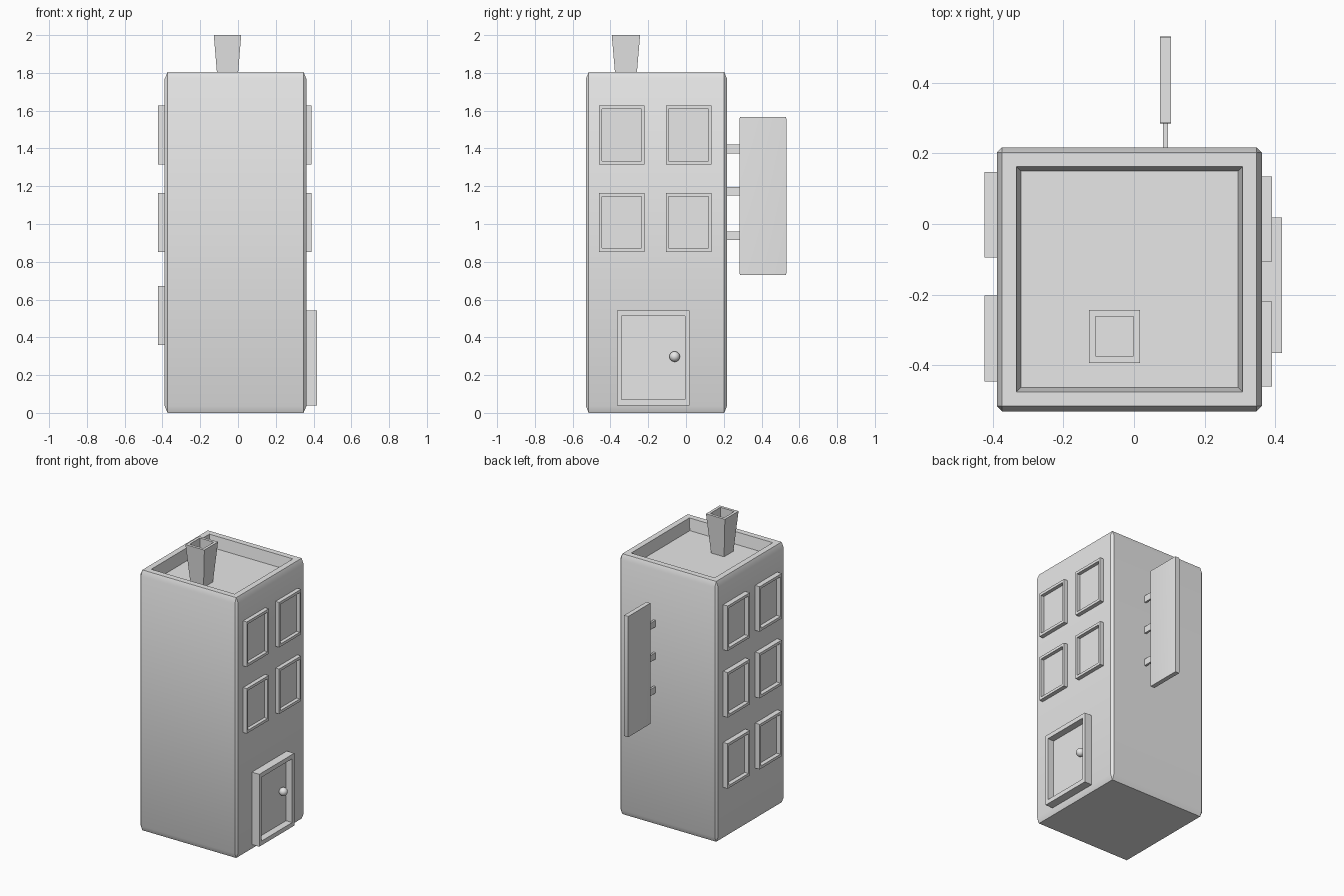
import bpy, bmesh, math
from mathutils import Vector, Matrix

cube = bpy.data.objects.get("Cube")
if cube:
    bpy.data.objects.remove(cube, do_unlink=True)

grey = bpy.data.materials.new("plain_grey")
grey.use_nodes = True
grey.diffuse_color = (0.8, 0.8, 0.8, 1)
grey.node_tree.nodes["Principled BSDF"].inputs["Base Color"].default_value = (0.8, 0.8, 0.8, 1)


def unit_box(bevel=0):
    bm = bmesh.new()
    bmesh.ops.create_cube(bm, size=1)
    if bevel:
        bmesh.ops.bevel(bm, geom=bm.edges[:], offset=bevel, segments=1, affect='EDGES')
    return bm


def fit(bm, low, high):
    """Stretch a unit box so that it spans two corners."""
    low, high = Vector(low), Vector(high)
    bmesh.ops.scale(bm, vec=high - low, verts=bm.verts)
    bmesh.ops.translate(bm, vec=(low + high) / 2, verts=bm.verts)


def facing(bm, direction):
    return max(bm.faces, key=lambda f: f.normal.dot(direction) * f.calc_area())


def recess(bm, face, border, move, shrink=1):
    """Inset a face and push it in, leaving a raised border."""
    bmesh.ops.inset_region(bm, faces=[face], thickness=border, use_even_offset=True)
    new = bmesh.ops.extrude_discrete_faces(bm, faces=[face])["faces"][0]
    centre = new.calc_center_median()
    for v in new.verts:
        v.co = centre + (v.co - centre) * shrink + Vector(move)


def finish(bm, name, smooth=False):
    bmesh.ops.recalc_face_normals(bm, faces=bm.faces)
    mesh = bpy.data.meshes.new(name)
    bm.to_mesh(mesh)
    bm.free()
    mesh.materials.append(grey)
    obj = bpy.data.objects.new(name, mesh)
    bpy.context.collection.objects.link(obj)
    if smooth:
        bpy.ops.object.select_all(action='DESELECT')
        obj.select_set(True)
        bpy.context.view_layer.objects.active = obj
        bpy.ops.object.shade_smooth_by_angle(angle=math.radians(30))
    return obj


def framed_panel(name, side, wall, out, y0, y1, z0, z1):
    """Frame on a side wall with a sunken pane."""
    bm = unit_box()
    bm.normal_update()
    recess(bm, facing(bm, Vector((side, 0, 0))), 0.06, (-side * 0.6, 0, 0))
    fit(bm, (min(wall, out), y0, z0), (max(wall, out), y1, z1))
    finish(bm, name)


# Tower with chamfered edges and a sunken roof
bm = unit_box(0.02)
fit(bm, (-0.388, -0.53, 0), (0.362, 0.217, 1.805))
bm.normal_update()
recess(bm, facing(bm, Vector((0, 0, 1))), 0.04, (0, 0, -0.08), 0.96)
finish(bm, "tower", True)

# Flared hollow chimney
bm = unit_box()
fit(bm, (-0.128, -0.393, 1.72), (0.017, -0.243, 2))
bm.normal_update()
base = facing(bm, Vector((0, 0, -1)))
centre = base.calc_center_median()
for v in base.verts:
    v.co = centre + (v.co - centre) * 0.68
recess(bm, facing(bm, Vector((0, 0, 1))), 0.019, (0, 0, -0.08))
finish(bm, "chimney")

# Windows: two columns, two rows by the door and three on the other side
rows = (1.315, 0.853, 0.36)
for i, z in enumerate(rows):
    for j, y in enumerate((-0.445, -0.095)):
        framed_panel(f"right_window_{i}_{j}", -1, -0.375, -0.423, y, y + 0.242, z, z + 0.312)
    if i < 2:
        for j, y in enumerate((-0.46, -0.106)):
            framed_panel(f"left_window_{i}_{j}", 1, 0.35, 0.39, y, y + 0.24, z, z + 0.312)

# Door and knob
framed_panel("door", 1, 0.34, 0.419, -0.365, 0.018, 0.04, 0.542)
bm = bmesh.new()
bmesh.ops.create_uvsphere(bm, u_segments=16, v_segments=8, radius=0.028,
                          matrix=Matrix.Translation((0.39, -0.06, 0.298)))
finish(bm, "door_knob", True)

# Hanging sign on three arms
bm = unit_box(0.01)
bmesh.ops.scale(bm, vec=(1, 1, 1), verts=bm.verts)
fit(bm, (0.073, 0.284, 0.73), (0.105, 0.531, 1.567))
finish(bm, "sign_board", True)
for i, z in enumerate((0.938, 1.173, 1.397)):
    bm = unit_box()
    fit(bm, (0.082, 0.2, z - 0.023), (0.096, 0.3, z + 0.023))
    finish(bm, f"sign_arm_{i}")
